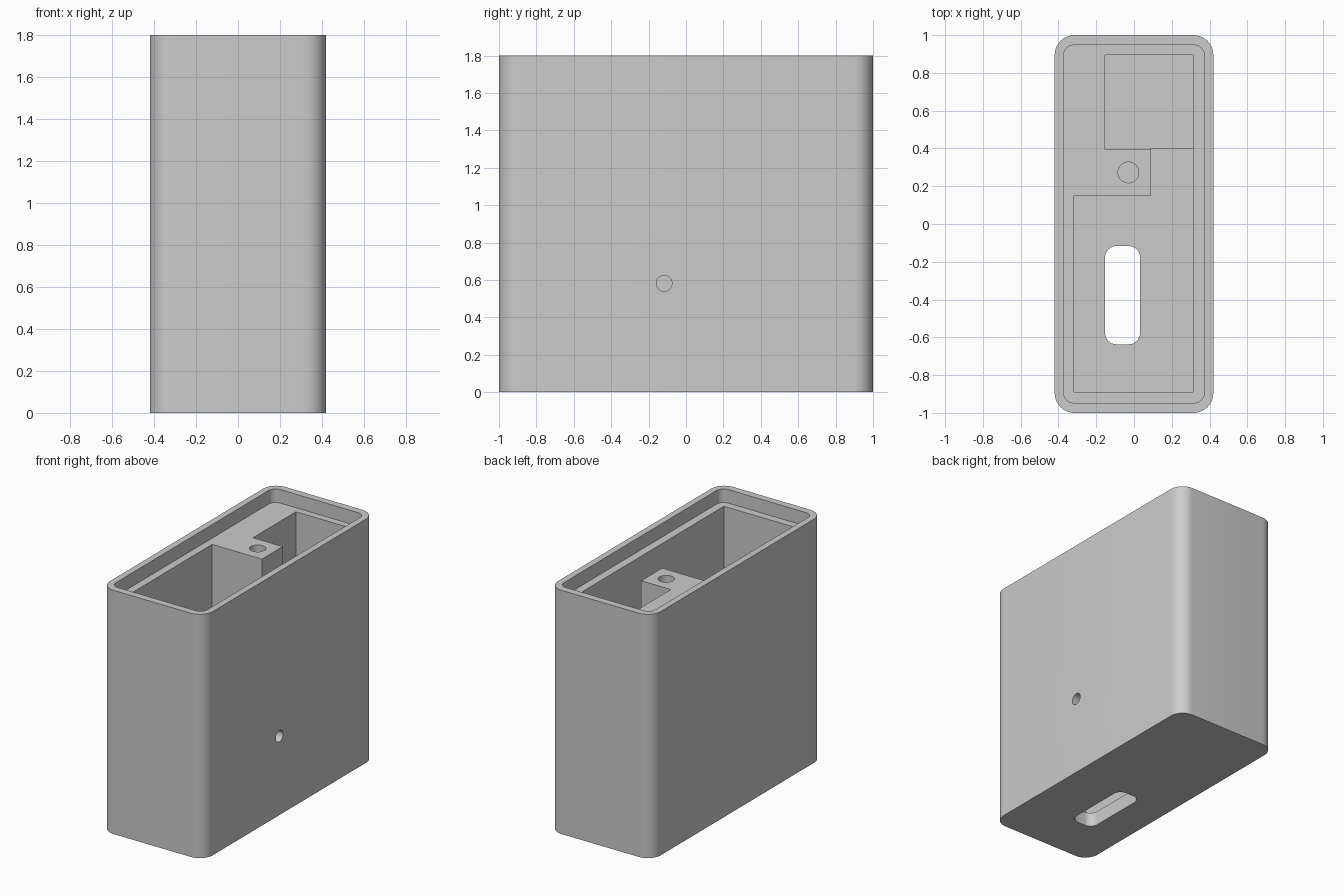
import bpy, bmesh, math

if "Cube" in bpy.data.objects:
    bpy.data.objects.remove(bpy.data.objects["Cube"])

grey = bpy.data.materials.new("light grey")
grey.diffuse_color = (0.6, 0.6, 0.6, 1)
grey.use_nodes = True
grey.node_tree.nodes["Principled BSDF"].inputs["Base Color"].default_value = grey.diffuse_color


def rounded_box(name, x0, x1, y0, y1, z0, z1, r=0.0, segments=10):
    """Upright prism with optionally rounded vertical corners."""
    if r:
        pts = []
        corners = ((x1 - r, y1 - r), (x0 + r, y1 - r), (x0 + r, y0 + r), (x1 - r, y0 + r))
        for k, (cx, cy) in enumerate(corners):
            for i in range(segments + 1):
                a = math.pi / 2 * (k + i / segments)
                pts.append((cx + r * math.cos(a), cy + r * math.sin(a)))
    else:
        pts = [(x1, y1), (x0, y1), (x0, y0), (x1, y0)]
    bm = bmesh.new()
    base = bm.faces.new([bm.verts.new((x, y, z0)) for x, y in pts])
    top = bmesh.ops.extrude_face_region(bm, geom=[base])["geom"]
    bmesh.ops.translate(bm, vec=(0, 0, z1 - z0),
                        verts=[v for v in top if isinstance(v, bmesh.types.BMVert)])
    bmesh.ops.recalc_face_normals(bm, faces=bm.faces)
    mesh = bpy.data.meshes.new(name)
    bm.to_mesh(mesh)
    bm.free()
    obj = bpy.data.objects.new(name, mesh)
    bpy.context.collection.objects.link(obj)
    return obj


def drill(name, location, radius, depth, rotation=(0, 0, 0)):
    bpy.ops.mesh.primitive_cylinder_add(vertices=40, radius=radius, depth=depth,
                                        location=location, rotation=rotation)
    bpy.context.object.name = name
    return bpy.context.object


# Outer body
body = rounded_box("housing", -0.42, 0.42, -1, 1, 0, 1.8, 0.105)
body.data.materials.append(grey)

# Cavities and openings
cutters = [
    rounded_box("lid_recess", -0.373, 0.373, -0.947, 0.947, 1.7, 1.9, 0.055),
    rounded_box("main_cavity", -0.317, 0.313, -0.89, 0.15, 0.105, 1.75),
    rounded_box("passage", 0.09, 0.313, 0.10, 0.40, 0.105, 1.75),
    rounded_box("rear_pocket", -0.153, 0.313, 0.394, 0.895, 0.5, 1.75),
    rounded_box("floor_slot", -0.153, 0.032, -0.637, -0.117, -0.1, 0.2, 0.06),
    drill("screw_hole", (-0.03, 0.273, 1.6), 0.055, 0.6),
    drill("side_hole", (0.38, -0.117, 0.582), 0.042, 0.3, (0, math.pi / 2, 0)),
]
for cutter in cutters:
    cutter.hide_render = True
    mod = body.modifiers.new(cutter.name, 'BOOLEAN')
    mod.operation = 'DIFFERENCE'
    mod.solver = 'EXACT'
    mod.object = cutter

bpy.ops.object.select_all(action='DESELECT')
body.select_set(True)
bpy.context.view_layer.objects.active = body
for mod in list(body.modifiers):
    bpy.ops.object.modifier_apply(modifier=mod.name)
for cutter in cutters:
    bpy.data.objects.remove(cutter)

# Smooth the rounded corners, keep hard edges
bpy.ops.object.shade_smooth_by_angle(angle=math.radians(30))
